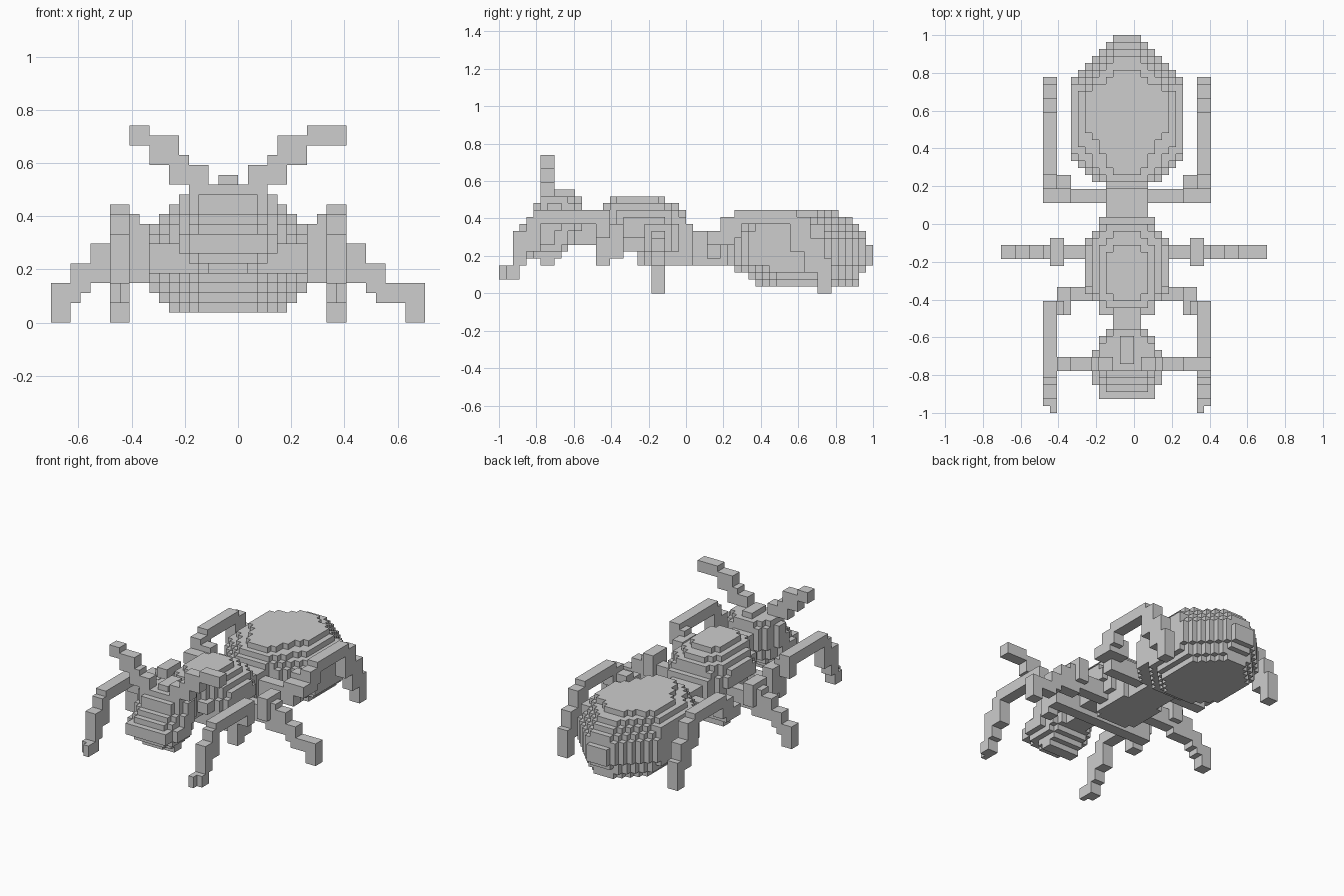
import bpy, bmesh
from mathutils import Vector

if "Cube" in bpy.data.objects:
    bpy.data.objects.remove(bpy.data.objects["Cube"])

V = 1 / 27      # edge of one block
MID = -1        # block column of the body's symmetry plane

grey = bpy.data.materials.new("plain grey")
grey.use_nodes = True
grey.diffuse_color = (0.61, 0.61, 0.61, 1)
grey.node_tree.nodes["Principled BSDF"].inputs["Base Color"].default_value = (0.61, 0.61, 0.61, 1)


def box(x0, x1, y0, y1, z0, z1):
    return {(x, y, z) for x in range(x0, x1) for y in range(y0, y1) for z in range(z0, z1)}


def side_box(side, x0, x1, *yz):
    """Box measured outwards from the symmetry plane on one side."""
    if side > 0:
        return box(MID + x0, MID + x1, *yz)
    return box(MID - x1, MID - x0, *yz)


def layers(rows):
    """Stack of flat layers, each a rectangle tapering towards both ends in y."""
    cells = set()
    for z0, z1, half, y0, y1, tip0, slope0, tip1, slope1 in rows:
        for y in range(y0, y1):
            h = min(half, tip0 + slope0 * (y - y0), tip1 + slope1 * (y1 - 1 - y))
            h = int(h + 0.5)
            cells |= box(MID - h, MID + h, y, y + 1, z0, z1)
    return cells


def build(name, cells):
    """Turn filled blocks into one mesh made of their exposed faces."""
    bm = bmesh.new()
    verts = {}

    def vert(p):
        if p not in verts:
            verts[p] = bm.verts.new(Vector(p) * V)
        return verts[p]

    for c in cells:
        for axis in range(3):
            for step in (0, 1):
                near = list(c)
                near[axis] += 1 if step else -1
                if tuple(near) in cells:
                    continue
                u, w = (axis + 1) % 3, (axis + 2) % 3
                quad = []
                for a, b in ((0, 0), (1, 0), (1, 1), (0, 1)):
                    p = list(c)
                    p[axis] += step
                    p[u] += a
                    p[w] += b
                    quad.append(vert(tuple(p)))
                bm.faces.new(quad if step else quad[::-1])
    mesh = bpy.data.meshes.new(name)
    bm.to_mesh(mesh)
    bm.free()
    mesh.materials.append(grey)
    bpy.context.collection.objects.link(bpy.data.objects.new(name, mesh))


# Abdomen: egg-shaped stack with flat top and bottom
build("abdomen", layers([
    (1, 2, 6, 10, 25, 3, 1, 2, 1),
    (2, 3, 7, 9, 25, 3, 1, 3, 1),
    (3, 4, 8, 7, 26, 3, 1, 2, 1),
    (4, 7, 8, 5, 27, 3.4, 1.2, 2, 1),
    (7, 8, 8, 5, 26, 3.4, 1.2, 3, 1),
    (8, 9, 8, 5, 26, 3.4, 1.2, 2, 1),
    (9, 10, 8, 5, 25, 3, 1.1, 2, 1.1),
    (10, 11, 7, 6, 24, 3, 0.8, 2, 1),
    (11, 12, 6, 7, 22, 2, 0.6, 2, 1.3),
]))

# Waist between abdomen and thorax
build("waist", box(MID - 3, MID + 3, 0, 6, 4, 9))

# Thorax: narrows in ledges towards the top
build("thorax", layers([
    (4, 6, 4, -7, 2, 3, 1, 3, 0.5),
    (6, 8, 5, -11, 1, 3, 1, 3.6, 0.7),
    (8, 10, 6, -13, 1, 3.6, 0.8, 3.6, 0.7),
    (10, 11, 6, -12, 0, 3, 1, 3.6, 0.7),
    (11, 12, 5, -12, 0, 3, 1, 3, 0.8),
    (12, 13, 4, -12, -1, 3, 0.7, 2, 0.8),
    (13, 14, 3, -11, -3, 2, 1, 2, 0.7),
]))

# Neck and head
build("neck", box(MID - 2, MID + 2, -17, -11, 7, 12))
build("head", layers([
    (4, 5, 3, -21, -19, 3, 1, 3, 1),
    (5, 6, 3, -23, -18, 2, 1, 3, 1),
    (6, 7, 4, -24, -17, 3, 1, 3, 1),
    (7, 9, 5, -25, -16, 4, 0.3, 3, 0.7),
    (9, 10, 5, -24, -15, 3, 0.7, 3, 0.7),
    (10, 11, 5, -23, -15, 3, 1, 3, 0.7),
    (11, 13, 5, -22, -15, 3, 1, 3, 0.7),
    (13, 14, 4, -21, -15, 3, 1, 2, 1),
    (14, 15, 1, -20, -16, 1, 1, 1, 1),
]))

for side, word in ((1, "left"), (-1, "right")):
    # Antenna: climbs outwards in steps, the left one reaching further
    reach = 12 if side > 0 else 10
    build(word + "_antenna",
          side_box(side, 2, 4, -21, -19, 13, 16)
          | side_box(side, 4, 6, -21, -19, 14, 17)
          | side_box(side, 5, 8, -21, -19, 16, 19)
          | side_box(side, reach - 4 if side > 0 else 8, reach, -21, -19, 18, 20))

    # Front leg: thigh, joint, bar forward, stepped shin, foot with a narrow tip
    build(word + "_front_leg",
          side_box(side, 0, 10, -11, -9, 5, 8)
          | side_box(side, 8, 10, -13, -9, 6, 10)
          | side_box(side, 8, 10, -13, -11, 4, 6)
          | side_box(side, 9, 12, -13, -11, 8, 11)
          | side_box(side, 10, 12, -22, -11, 10, 12)
          | side_box(side, 10, 12, -23, -21, 6, 11)
          | side_box(side, 10, 12, -25, -23, 4, 9)
          | side_box(side, 10, 12, -26, -24, 2, 4)
          | side_box(side, 10, 11, -27, -26, 2, 4))

    # Middle leg: stretches sideways, with a longer foot on the left
    extra = 2 if side > 0 else 0
    build(word + "_middle_leg",
          side_box(side, 4, 10, -5, -3, 5, 8)
          | side_box(side, 9, 11, -6, -2, 6, 10)
          | side_box(side, 10, 12, -5, -3, 6, 9)
          | side_box(side, 10, 14, -5, -3, 4, 8)
          | side_box(side, 14, 16, -5, -3, 3, 6)
          | side_box(side, 15, 18 + extra, -5, -3, 2, 4)
          | side_box(side, 16 + extra, 18 + extra, -5, -3, 0, 4))

    # Hind leg: thigh, joint, bar backward, stepped shin, foot
    build(word + "_hind_leg",
          side_box(side, 2, 10, 3, 5, 5, 8)
          | side_box(side, 8, 12, 3, 5, 7, 9)
          | side_box(side, 8, 12, 5, 7, 7, 10)
          | side_box(side, 10, 12, 5, 8, 8, 11)
          | side_box(side, 10, 12, 7, 16, 10, 12)
          | side_box(side, 10, 12, 15, 18, 6, 11)
          | side_box(side, 10, 12, 17, 20, 3, 8)
          | side_box(side, 10, 12, 19, 21, 0, 5))
